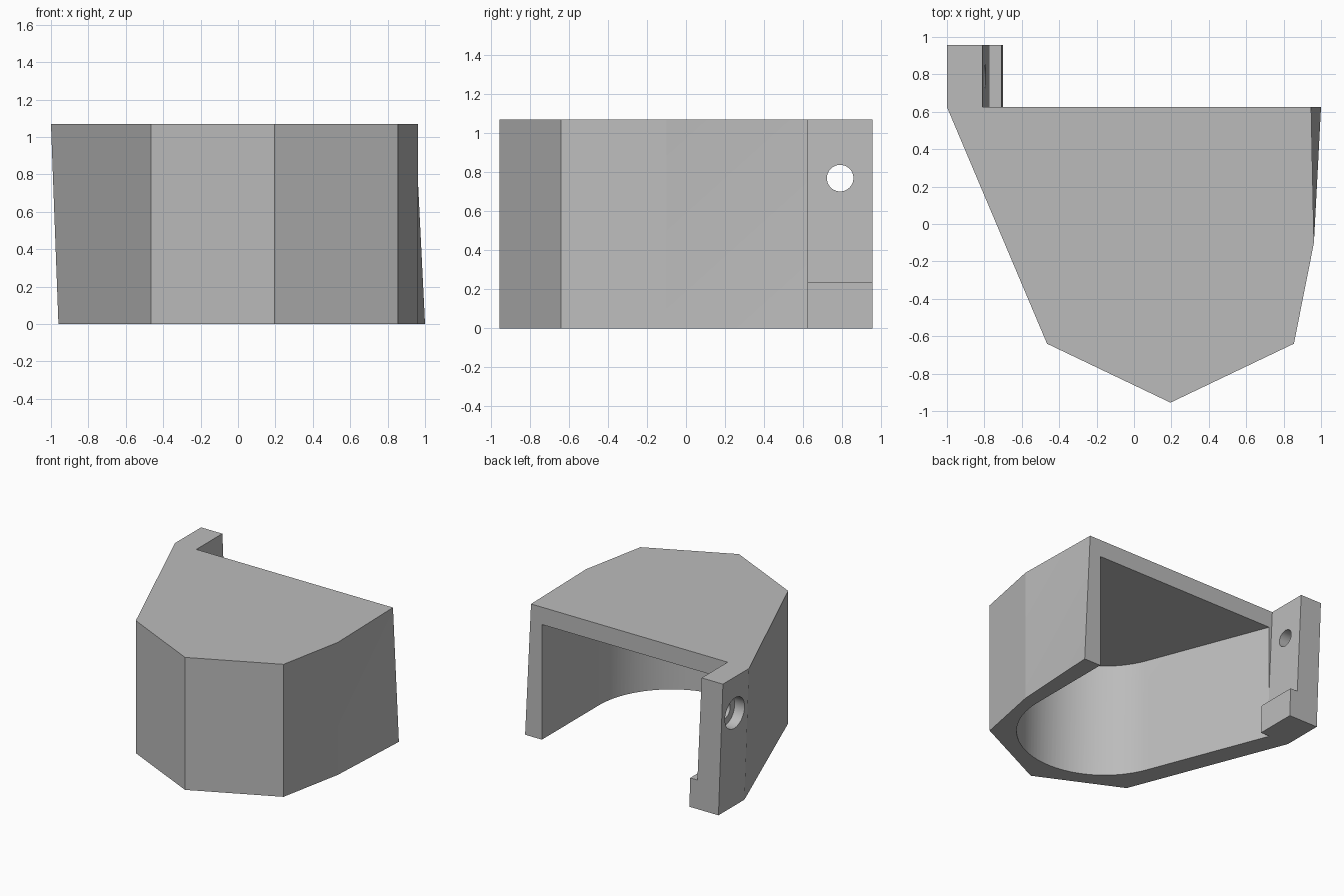
import bpy, bmesh, math
from mathutils import Matrix

cube = bpy.data.objects.get("Cube")
if cube:
    bpy.data.objects.remove(cube, do_unlink=True)

HEIGHT = 1.07
BACK = 0.625

grey = bpy.data.materials.new("plain grey")
grey.use_nodes = True
colour = (0.5, 0.5, 0.5, 1)
grey.diffuse_color = colour
grey.node_tree.nodes["Principled BSDF"].inputs["Base Color"].default_value = colour


def finish(name, bm):
    bmesh.ops.recalc_face_normals(bm, faces=bm.faces)
    mesh = bpy.data.meshes.new(name)
    bm.to_mesh(mesh)
    bm.free()
    mesh.materials.append(grey)
    obj = bpy.data.objects.new(name, mesh)
    bpy.context.collection.objects.link(obj)
    return obj


def loft(name, ring_a, ring_b):
    """Solid between two matching rings of 3D points."""
    bm = bmesh.new()
    a = [bm.verts.new(p) for p in ring_a]
    b = [bm.verts.new(p) for p in ring_b]
    bm.faces.new(a)
    bm.faces.new(b)
    sides = []
    for i in range(len(a)):
        j = (i + 1) % len(a)
        sides.append(bm.faces.new((a[i], a[j], b[j], b[i])))
    bmesh.ops.triangulate(bm, faces=sides)
    return finish(name, bm)


def bore(name, radius, x0, x1):
    """Cylinder along x through the screw position."""
    bm = bmesh.new()
    place = Matrix.Translation(((x0 + x1) / 2, 0.79, 0.77)) @ Matrix.Rotation(math.pi / 2, 4, 'Y')
    bmesh.ops.create_cone(bm, cap_ends=True, segments=64, radius1=radius,
                          radius2=radius, depth=x1 - x0, matrix=place)
    return finish(name, bm)


def combine(target, tool, operation):
    mod = target.modifiers.new(operation, 'BOOLEAN')
    mod.operation = operation
    mod.solver = 'EXACT'
    mod.object = tool
    bpy.context.view_layer.objects.active = target
    bpy.ops.object.modifier_apply(modifier=mod.name)
    bpy.data.objects.remove(tool, do_unlink=True)


# Outer shell: faceted front, leaning back corners
front = [(-0.465, -0.64), (0.195, -0.955), (0.855, -0.64), (0.962, -0.1)]
low = [(-0.96, BACK)] + front + [(1.0, BACK)]
high = [(-1.0, BACK)] + front + [(0.947, BACK)]
cover = loft("cover", [(x, y, 0) for x, y in low], [(x, y, HEIGHT) for x, y in high])

# Cavity: straight sides meeting a round front, open below and behind
cx, cy, r = 0.2, -0.1, 0.65
steps = 48
start, end = math.radians(-158.6), 0
plan = [(-0.82, 0.73), (-0.78, BACK)]
for i in range(steps + 1):
    t = start + (end - start) * i / steps
    plan.append((cx + r * math.cos(t), cy + r * math.sin(t)))
plan.append((cx + r, 0.73))
cavity = loft("cavity", [(x, y, -0.1) for x, y in plan], [(x, y, 0.93) for x, y in plan])
combine(cover, cavity, 'DIFFERENCE')

# Mounting lug with a foot step on its inner side
profile = [(-1.0, HEIGHT), (-0.81, HEIGHT), (-0.772, 0.235),
           (-0.708, 0.235), (-0.7, 0), (-0.96, 0)]
lug = loft("lug", [(x, BACK, z) for x, z in profile], [(x, 0.957, z) for x, z in profile])
combine(lug, bore("screw_hole", 0.068, -1.2, -0.6), 'DIFFERENCE')
combine(lug, bore("screw_recess", 0.125, -1.2, -0.9), 'DIFFERENCE')
combine(cover, lug, 'UNION')

# Smooth the round surfaces, keep the facets crisp
bpy.ops.object.select_all(action='DESELECT')
cover.select_set(True)
bpy.context.view_layer.objects.active = cover
bpy.ops.object.shade_smooth_by_angle(angle=math.radians(8))
